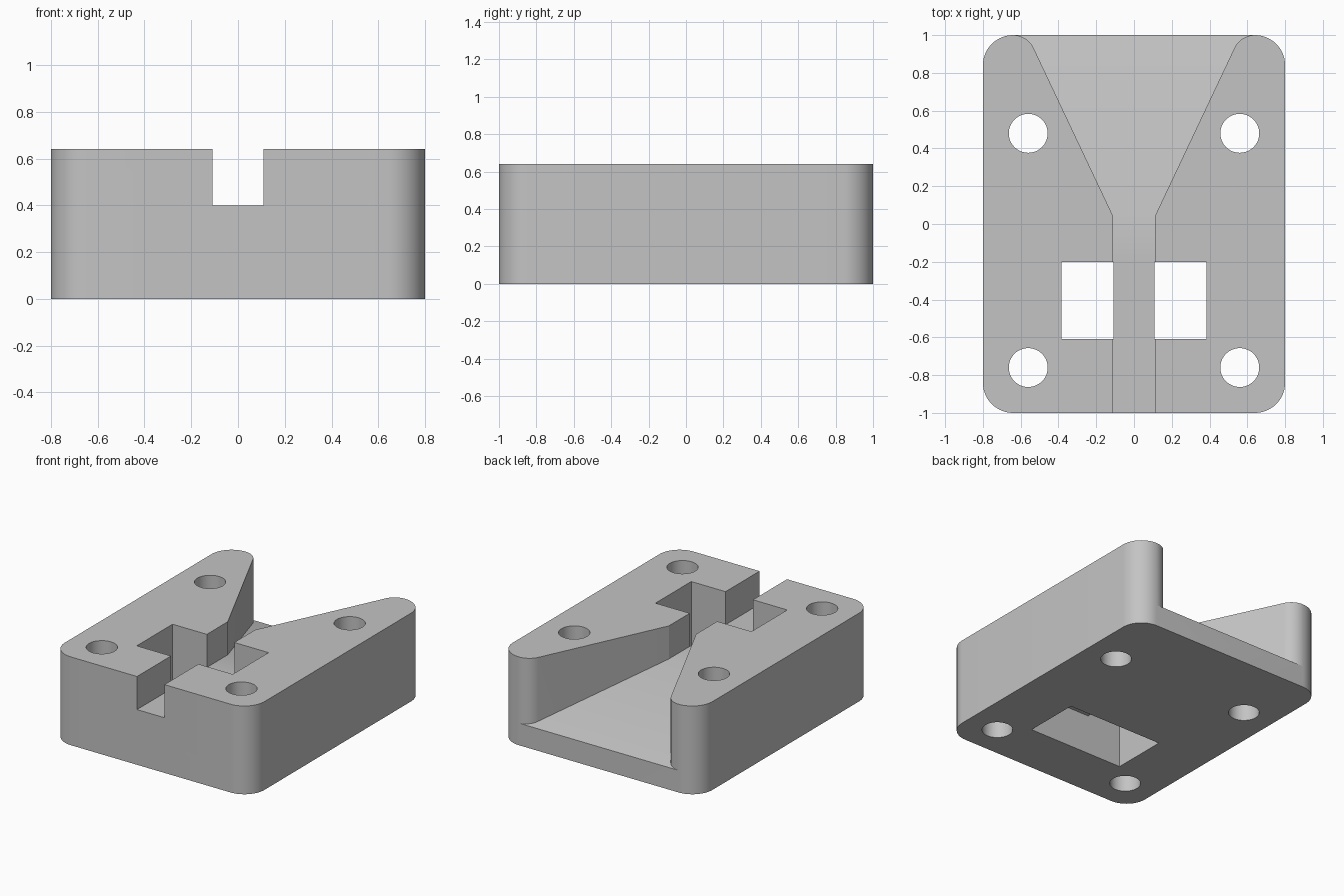
import bpy, bmesh
from math import sin, cos, pi, radians, atan2
from mathutils import Vector

cube = bpy.data.objects.get("Cube")
if cube:
    bpy.data.objects.remove(cube, do_unlink=True)

grey = bpy.data.materials.new("plain_grey")
grey.use_nodes = True
COLOUR = (0.55, 0.55, 0.55, 1)
grey.diffuse_color = COLOUR
for node in grey.node_tree.nodes:
    if node.type == 'BSDF_PRINCIPLED':
        node.inputs["Base Color"].default_value = COLOUR


def prism(name, points, low, high, axis="z"):
    """Extrude a closed 2D outline along one axis."""
    place = {"x": lambda a, b, t: (t, a, b),
             "y": lambda a, b, t: (a, t, b),
             "z": lambda a, b, t: (a, b, t)}[axis]
    bm = bmesh.new()
    base = bm.faces.new([bm.verts.new(place(a, b, low)) for a, b in points])
    top = bmesh.ops.extrude_face_region(bm, geom=[base])["geom"]
    bmesh.ops.translate(bm, vec=Vector(place(0, 0, high - low)),
                        verts=[g for g in top if isinstance(g, bmesh.types.BMVert)])
    bmesh.ops.recalc_face_normals(bm, faces=bm.faces)
    mesh = bpy.data.meshes.new(name)
    bm.to_mesh(mesh)
    bm.free()
    mesh.materials.append(grey)
    obj = bpy.data.objects.new(name, mesh)
    bpy.context.collection.objects.link(obj)
    return obj


def arc(cx, cy, r, start, end, steps=14):
    angles = [start + (end - start) * i / steps for i in range(steps + 1)]
    return [(cx + r * cos(a), cy + r * sin(a)) for a in angles]


def combine(target, tool, operation):
    """Apply a boolean and discard the tool."""
    tool.hide_render = True
    mod = target.modifiers.new("cut", 'BOOLEAN')
    mod.operation, mod.solver, mod.object = operation, 'EXACT', tool
    bpy.ops.object.select_all(action='DESELECT')
    bpy.context.view_layer.objects.active = target
    target.select_set(True)
    bpy.ops.object.modifier_apply(modifier=mod.name)
    bpy.data.objects.remove(tool, do_unlink=True)


# Block with rounded upright corners
W, D, H, R = 0.8, 1.0, 0.64, 0.16
outline = []
for i, (sx, sy) in enumerate([(1, 1), (-1, 1), (-1, -1), (1, -1)]):
    outline += arc(sx * (W - R), sy * (D - R), R, i * pi / 2, (i + 1) * pi / 2)
block = prism("guide_block", outline, 0, H)

# Funnel channel: plan outline limited by a side profile with a sloping floor
SLOT, THROAT, LOBE = 0.11, 0.04, 0.12
cx, cy = W - R, D - LOBE
wall_angle = atan2(0.427, -0.904)
half = [(SLOT, -1.2), (SLOT, THROAT)] + arc(cx, cy, LOBE, wall_angle, pi / 2) + [(cx, 1.2)]
channel = prism("channel_cutter", half + [(-x, y) for x, y in reversed(half)], 0.05, 1)
floor = [(-1.3, 0.4), (THROAT, 0.4), (1.3, 0.085), (1.3, 0.9), (-1.3, 0.9)]
combine(channel, prism("floor_profile", floor, -1, 1, "x"), 'INTERSECT')
combine(block, channel, 'DIFFERENCE')

# Through pocket that leaves a thin bridge under the channel
side = [(0.385, -0.1), (0.385, 0.9), (0.109, 0.9), (0.109, 0.29)]
pocket = side + [(-x, z) for x, z in reversed(side)]
combine(block, prism("pocket_cutter", pocket, -0.61, -0.2, "y"), 'DIFFERENCE')

# Four screw holes
for x in (-0.56, 0.56):
    for y in (-0.76, 0.48):
        circle = arc(x, y, 0.103, 0, 2 * pi, 48)[:-1]
        combine(block, prism("hole_cutter", circle, -0.1, 0.9), 'DIFFERENCE')

bpy.ops.object.select_all(action='DESELECT')
block.select_set(True)
bpy.context.view_layer.objects.active = block
bpy.ops.object.shade_smooth_by_angle(angle=radians(25))
